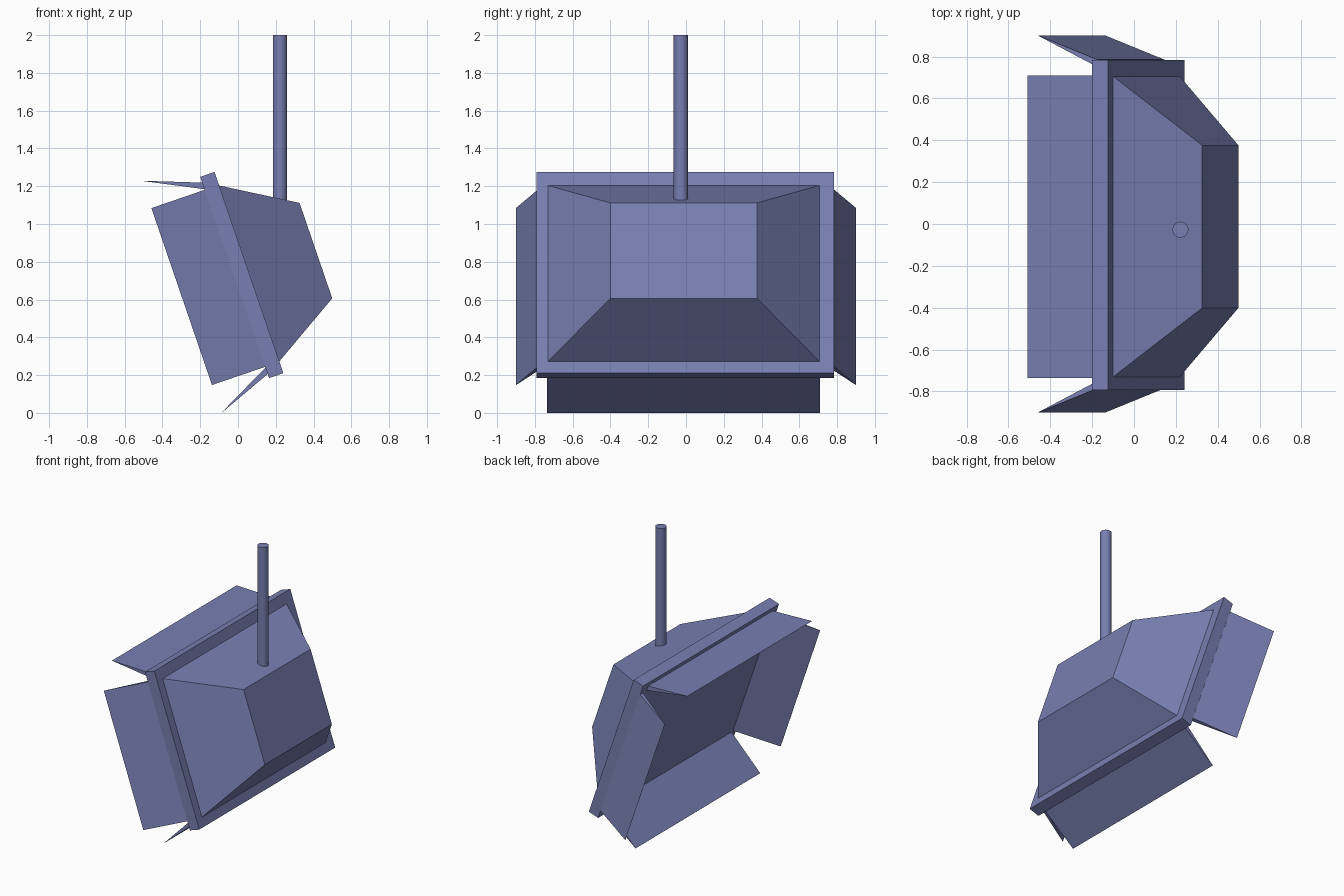
import bpy, bmesh, math
from mathutils import Matrix, Vector

cube = bpy.data.objects.get("Cube")
if cube:
    bpy.data.objects.remove(cube, do_unlink=True)

paint = bpy.data.materials.new("slate_blue_paint")
paint.use_nodes = True
colour = (0.185, 0.212, 0.44, 1)
paint.diffuse_color = colour
paint.node_tree.nodes["Principled BSDF"].inputs["Base Color"].default_value = colour

# Lamp head frame: local x points to the back, z up the tilted face
TILT = Matrix.Translation((0.02, 0, 0.73)) @ Matrix.Rotation(math.radians(-18.9), 4, 'Y')


def add_object(name, bm):
    bmesh.ops.remove_doubles(bm, verts=bm.verts, dist=0.0005)
    bmesh.ops.recalc_face_normals(bm, faces=bm.faces)
    mesh = bpy.data.meshes.new(name)
    bm.to_mesh(mesh)
    bm.free()
    mesh.materials.append(paint)
    obj = bpy.data.objects.new(name, mesh)
    bpy.context.collection.objects.link(obj)
    return obj


def frustum(name, depth_a, rect_a, depth_b, rect_b):
    """Solid between two rectangles (y0, y1, z0, z1) at two depths."""
    bm = bmesh.new()
    rings = []
    for depth, (y0, y1, z0, z1) in ((depth_a, rect_a), (depth_b, rect_b)):
        corners = ((y0, z0), (y1, z0), (y1, z1), (y0, z1))
        rings.append([bm.verts.new(TILT @ Vector((depth, y, z))) for y, z in corners])
    a, b = rings
    bm.faces.new(a)
    bm.faces.new(b)
    for i in range(4):
        j = (i + 1) % 4
        bm.faces.new((a[i], a[j], b[j], b[i]))
    # Collapse wedge tips: repeated corners merge to a sharp edge
    return add_object(name, bm)


# Head: flat front frame and tapered housing behind it
frame_rect = (-0.792, 0.784, -0.563, 0.563)
frustum("front_frame", -0.04, frame_rect, 0.04, frame_rect)
Y0, Y1, Z0, Z1 = -0.735, 0.71, -0.50, 0.49
frustum("housing", 0.035, (Y0, Y1, Z0, Z1), 0.413, (-0.401, 0.376, -0.272, 0.262))

# Barn doors: wedges, thick at the hinge and sharp at the tip
HINGE, TIP = -0.038, -0.338
frustum("top_door", HINGE, (Y0, Y1, 0.493, 0.53), TIP, (Y0, Y1, 0.642, 0.643))
frustum("bottom_door", HINGE, (Y0, Y1, -0.54, -0.503), TIP, (Y0, Y1, -0.656, -0.655))
for name, s in (("back_side_door", 1), ("front_side_door", -1)):
    frustum(name, HINGE, (s * 0.75, s * 0.785, Z0, Z1),
            TIP, (s * 0.90, s * 0.901, Z0, Z1))

# Hanging pole
bm = bmesh.new()
bmesh.ops.create_cone(bm, cap_ends=True, segments=32, radius1=0.038, radius2=0.038,
                      depth=0.9, matrix=Matrix.Translation((0.222, -0.027, 1.55)))
pole = add_object("hanging_pole", bm)
bpy.ops.object.select_all(action='DESELECT')
pole.select_set(True)
bpy.context.view_layer.objects.active = pole
bpy.ops.object.shade_smooth_by_angle()
